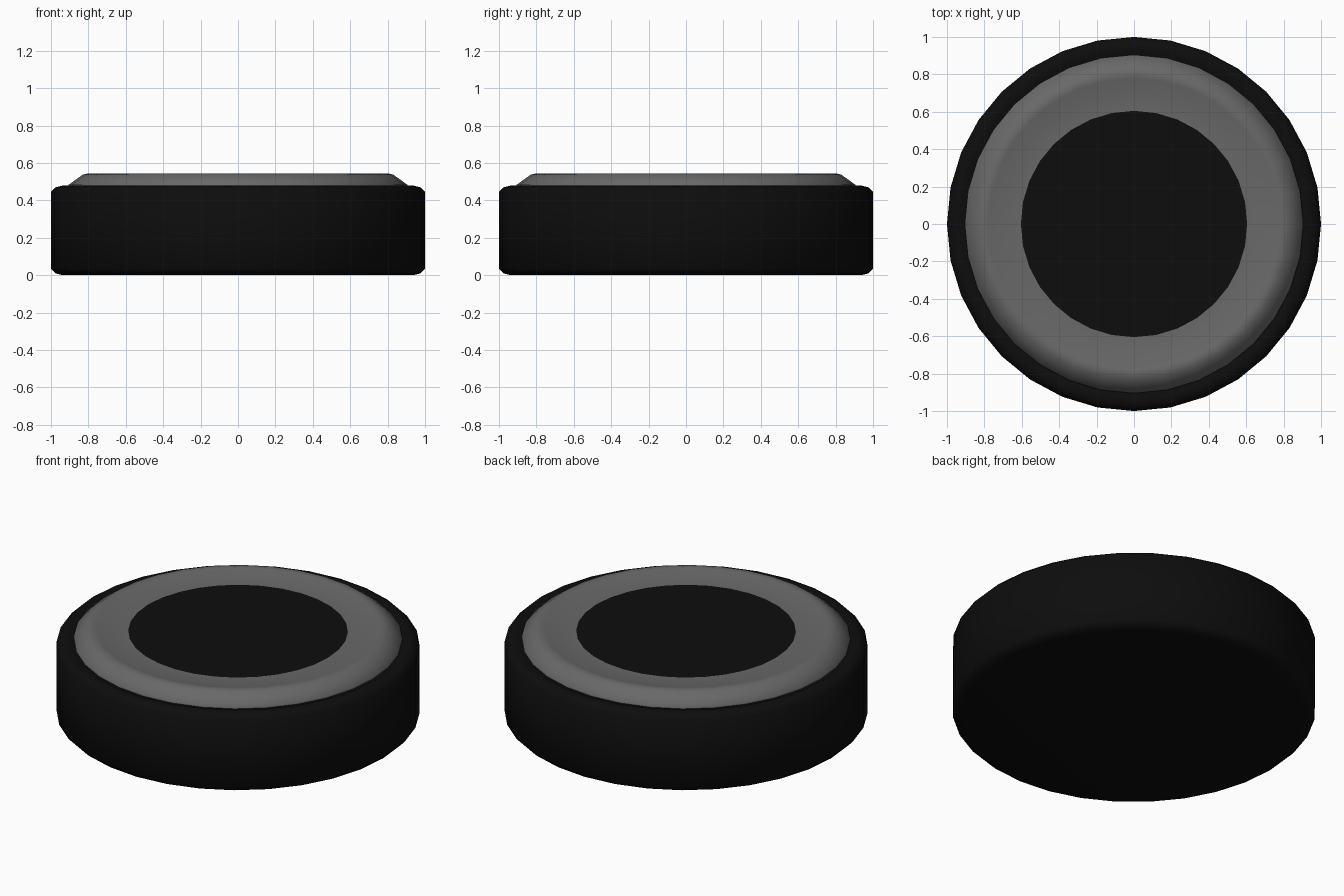
import bpy, bmesh, math

if "Cube" in bpy.data.objects:
    bpy.data.objects.remove(bpy.data.objects["Cube"])

SIDES = 32


def lathe(name, profile, color, angle=40):
    """Revolve (radius, z) points around z; a radius of 0 closes to a flat cap."""
    bm = bmesh.new()
    rings = []
    for r, z in profile:
        if r == 0:
            continue
        rings.append([bm.verts.new((r * math.cos(2 * math.pi * i / SIDES),
                                    r * math.sin(2 * math.pi * i / SIDES), z))
                      for i in range(SIDES)])
    for a, b in zip(rings, rings[1:]):
        for i in range(SIDES):
            j = (i + 1) % SIDES
            bm.faces.new((a[i], a[j], b[j], b[i]))
    if profile[0][0] == 0:
        bm.faces.new(rings[0][::-1])
    if profile[-1][0] == 0:
        bm.faces.new(rings[-1])
    mesh = bpy.data.meshes.new(name)
    bm.to_mesh(mesh)
    bm.free()
    obj = bpy.data.objects.new(name, mesh)
    bpy.context.collection.objects.link(obj)
    mat = bpy.data.materials.new(name + "_color")
    mat.diffuse_color = color
    mat.use_nodes = True
    mat.node_tree.nodes["Principled BSDF"].inputs["Base Color"].default_value = mat.diffuse_color
    mesh.materials.append(mat)
    bpy.ops.object.select_all(action='DESELECT')
    obj.select_set(True)
    bpy.context.view_layer.objects.active = obj
    bpy.ops.object.shade_smooth_by_angle(angle=math.radians(angle))
    return obj


BLACK = (0.004, 0.004, 0.004, 1)
GREY = (0.14, 0.14, 0.14, 1)

# Black outer body with rounded rims and a shallow groove around the ring
lathe("body", [(0, 0), (0.935, 0.0), (0.975, 0.01), (1.0, 0.035),
               (1.0, 0.445), (0.975, 0.47), (0.935, 0.48), (0.92, 0.472),
               (0.89, 0.472)], BLACK, 60)

# Grey raised ring, sloped outside and slightly dished inside
lathe("ring", [(0.905, 0.468), (0.905, 0.484), (0.83, 0.538), (0.80, 0.545),
               (0.78, 0.542), (0.70, 0.523), (0.605, 0.522)], GREY, 60)

# Black centre disc
lathe("centre_disc", [(0.605, 0.522), (0, 0.522)], BLACK)
